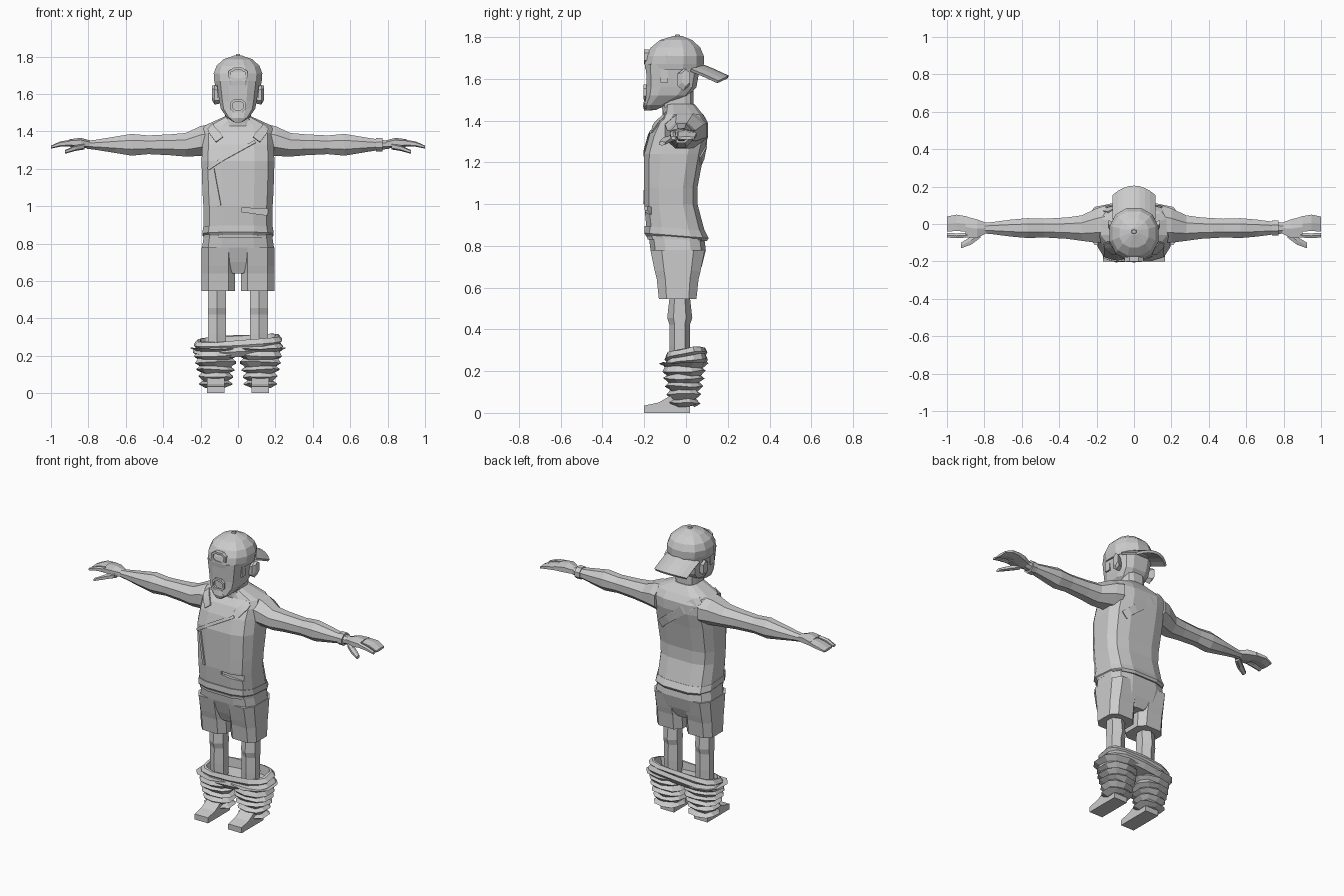
import bpy, bmesh, math, random
from mathutils import Vector

random.seed(4)
if "Cube" in bpy.data.objects:
    bpy.data.objects.remove(bpy.data.objects["Cube"])

shade = 0.6
grey = bpy.data.materials.new("light_grey")
grey.use_nodes = True
grey.diffuse_color = (shade, shade, shade, 1)
grey.node_tree.nodes["Principled BSDF"].inputs["Base Color"].default_value = grey.diffuse_color


def add_mirror(obj):
    modifier = obj.modifiers.new("mirror", "MIRROR")
    modifier.use_mirror_merge = False


def add_object(name, verts, faces, mirror=False):
    mesh = bpy.data.meshes.new(name)
    mesh.from_pydata(verts, [], faces)
    mesh.materials.append(grey)
    bm = bmesh.new()
    bm.from_mesh(mesh)
    bmesh.ops.recalc_face_normals(bm, faces=bm.faces)
    bm.to_mesh(mesh)
    bm.free()
    obj = bpy.data.objects.new(name, mesh)
    bpy.context.collection.objects.link(obj)
    if mirror:
        add_mirror(obj)
    return obj


def outline(sides, power):
    """Regular outline scaled to fill the unit square; low power is boxier."""
    points = []
    for k in range(sides):
        angle = math.tau * (k + 0.5) / sides
        points.append([math.copysign(abs(c) ** power, c)
                       for c in (math.cos(angle), math.sin(angle))])
    wide = max(u for u, v in points)
    tall = max(v for u, v in points)
    return [(u / wide, v / tall) for u, v in points]


def loft(name, axis, rings, sides=8, power=0.8, mirror=False, jitter=0, tilt=(0, 0)):
    """Capped skin over rings of (position, centre a, centre b, radius a, radius b)."""
    verts, faces = [], []
    for position, ca, cb, ra, rb in rings:
        for u, v in outline(sides, power):
            a, b = ca + u * ra, cb + v * rb
            t = position + tilt[0] * a + tilt[1] * b + random.uniform(-jitter, jitter)
            verts.append({"x": (t, a, b), "y": (a, t, b), "z": (a, b, t)}[axis])
    for start in range(0, len(verts) - sides, sides):
        for k in range(sides):
            i, j = start + k, start + (k + 1) % sides
            faces.append((i, j, j + sides, i + sides))
    faces.append(tuple(range(sides)))
    faces.append(tuple(range(len(verts) - sides, len(verts))))
    return add_object(name, verts, faces, mirror)


def body(name, rings, sides=12, power=0.6, **options):
    """Centred loft over rings of (height, half width, front, back)."""
    full = [(z, 0, (front + back) / 2, half, (back - front) / 2)
            for z, half, front, back in rings]
    return loft(name, "z", full, sides, power, **options)


def rim(name, y, z, half, tall, edge=0.013):
    """Raised frame with a sunken middle, facing forward."""
    inner = (half - edge, tall - edge)
    loft(name, "y", [(y + 2 * edge, 0, z, half, tall), (y, 0, z, half, tall),
                     (y, 0, z, *inner), (y + edge, 0, z, *inner)])


def ribbon(name, start, end, width, target, mirror=False):
    """Thin cloth strip laid onto a target surface."""
    start, end = Vector(start), Vector(end)
    side = (end - start).cross(Vector((0, 1, 0))).normalized() * width / 2
    steps = 8
    verts = [start.lerp(end, i / steps) + s for i in range(steps + 1) for s in (-side, side)]
    faces = [(i, i + 1, i + 3, i + 2) for i in range(0, 2 * steps, 2)]
    obj = add_object(name, verts, faces)
    wrap = obj.modifiers.new("wrap", "SHRINKWRAP")
    wrap.target = target
    wrap.offset = 0.003
    solid = obj.modifiers.new("thickness", "SOLIDIFY")
    solid.thickness = 0.009
    solid.offset = 0
    if mirror:
        add_mirror(obj)


# Torso in a loose vest, with a tear cut at the left of the belly
vest = body("vest", [
    (.83, .185, -.185, .1), (1, .185, -.2, .055), (1.08, .19, -.2, .055),
    (1.24, .195, -.2, .085), (1.33, .19, -.175, .105), (1.39, .19, -.145, .105),
    (1.43, .18, -.11, .08), (1.48, .07, -.1, .04)])
tear = loft("tear_cutter", "x", [(.02, -.2, .98, .015, .01), (.2, -.2, .965, .04, .02)], sides=4)
tear.hide_render = True
tear.hide_viewport = True
cut = vest.modifiers.new("tear", "BOOLEAN")
cut.operation = "DIFFERENCE"
cut.object = tear

# Vest folds, straps and hem
ribbon("chest_fold", (.1, -.2, 1.36), (-.17, -.2, 1.2), .02, vest)
ribbon("side_fold", (-.14, -.2, 1.2), (-.1, -.2, 1), .02, vest)
ribbon("front_strap", (.16, -.12, 1.44), (.1, -.17, 1.36), .05, vest, mirror=True)
ribbon("back_strap", (-.16, .08, 1.44), (.14, .1, 1.2), .05, vest)
body("vest_hem", [(.83, .175, -.19, .1), (.845, .19, -.2, .108), (.88, .187, -.198, .09)],
     tilt=(0, -.08))

# Shorts
body("shorts_seat", [(.64, .05, -.12, .05), (.7, .17, -.145, .075),
                     (.78, .192, -.17, .095), (.86, .18, -.18, .085)])
loft("shorts_leg", "z", [(z, .105, -.04, .09, depth) for z, depth in
                         ((.545, .09), (.64, .1), (.68, .11), (.78, .13))],
     power=0.6, mirror=True)

# Bare legs with a knee
loft("leg", "z", [(z, .112, -.03, .048, depth) for z, depth in
                  ((.2, .045), (.32, .05), (.42, .048), (.455, .06), (.56, .048))],
     sides=6, power=1, mirror=True)

# Trousers dropped round the ankles, in alternating folds
folds = []
for i in range(12):
    bulge = random.uniform(.015, .03) if i % 2 else 0
    radius = .055 + .0045 * i + bulge
    folds.append((.03 + .019 * i, .12, -.01, radius, radius * .9))
loft("trouser_leg", "z", folds, sides=10, mirror=True, jitter=.006)
loft("trouser_waist", "z", [(z, 0, 0, half, half / 2 - .015) for z, half in
                            ((.21, .2), (.235, .24), (.26, .22), (.27, .235),
                             (.295, .215), (.295, .2), (.24, .19))],
     sides=14, power=0.65, jitter=.004, tilt=(.06, .16))

# Shoes
loft("shoe", "y", [(y, .118, tall / 2, .047, tall / 2) for y, tall in
                   ((-.2, .035), (-.13, .05), (-.07, .085), (.02, .085))],
     sides=4, mirror=True)

# Arms
arm = [(.15, 0, 1.352, .1, .085), (.2, -.008, 1.348, .092, .08)]
arm += [(x, -.022, 1.328, depth, tall) for x, depth, tall in
        ((.28, .068, .063), (.36, .057, .056), (.48, .05, .05),
         (.57, .053, .058), (.66, .045, .043), (.76, .032, .027), (.81, .028, .021))]
loft("arm", "x", arm, power=1, mirror=True)
loft("wristband", "x", [(x, -.022, 1.328, .04, .036) for x in (.738, .772)], power=1)

# Hands
loft("palm", "x", [(.79, -.022, 1.33, .028, .021), (.84, -.025, 1.338, .05, .027),
                   (.9, -.016, 1.338, .056, .02)], sides=6, mirror=True)
for name, y, flare, wide in (("fingers", 0, .006, .04), ("index_finger", -.06, -.003, .012)):
    loft(name, "x", [(.89, y, 1.338, wide, .018), (.95, y + flare, 1.332, wide * 1.1, .014),
                     (1, y, 1.316, wide, .008)], sides=6, mirror=True)
loft("thumb", "x", [(.82, -.05, 1.32, .022, .017), (.87, -.088, 1.31, .022, .015),
                    (.925, -.115, 1.29, .015, .01)], sides=6, mirror=True)

# Neck and head
body("neck", [(1.4, .1, -.11, .06), (1.47, .068, -.115, .035), (1.57, .07, -.13, .035)])
body("head", [(1.45, .025, -.195, -.145), (1.475, .06, -.198, -.09), (1.52, .092, -.19, .015),
              (1.56, .1, -.188, .05), (1.67, .115, -.192, .07)])
loft("ear", "x", [(.09, -.018, 1.59, .018, .04), (.125, -.012, 1.595, .028, .052),
                  (.138, 0, 1.605, .02, .04)], sides=6, mirror=True)
loft("sideburn", "x", [(x, -.105, 1.615, .018, .033) for x in (.09, .113)],
     sides=4, mirror=True)
rim("mouth", y=-.203, z=1.536, half=.042, tall=.036)
body("goatee", [(1.447, .018, -.2, -.16), (1.47, .035, -.206, -.17), (1.5, .025, -.2, -.17)],
     sides=6)

# Backward cap
body("cap_crown", [
    (1.645, .122, -.195, .08), (1.67, .127, -.198, .085), (1.71, .13, -.19, .085),
    (1.75, .115, -.168, .068), (1.785, .078, -.125, .03), (1.805, .02, -.06, -.02)], power=0.9)
body("cap_button", [(1.8, .014, -.055, -.027), (1.813, .01, -.05, -.032)], sides=6)
rim("cap_opening", y=-.2, z=1.705, half=.05, tall=.035)

# Brim drooping at both sides
across = [i / 4 for i in range(-4, 5)]
count = len(across)
verts = [(.115 * u, y - .05 * u * u, z - .025 * u * u)
         for y, z in ((.075, 1.672), (.14, 1.645), (.205, 1.615)) for u in across]
faces = [(i, i + 1, i + count + 1, i + count)
         for row in (0, count) for i in range(row, row + count - 1)]
brim = add_object("cap_brim", verts, faces)
brim.modifiers.new("thickness", "SOLIDIFY").thickness = .015
